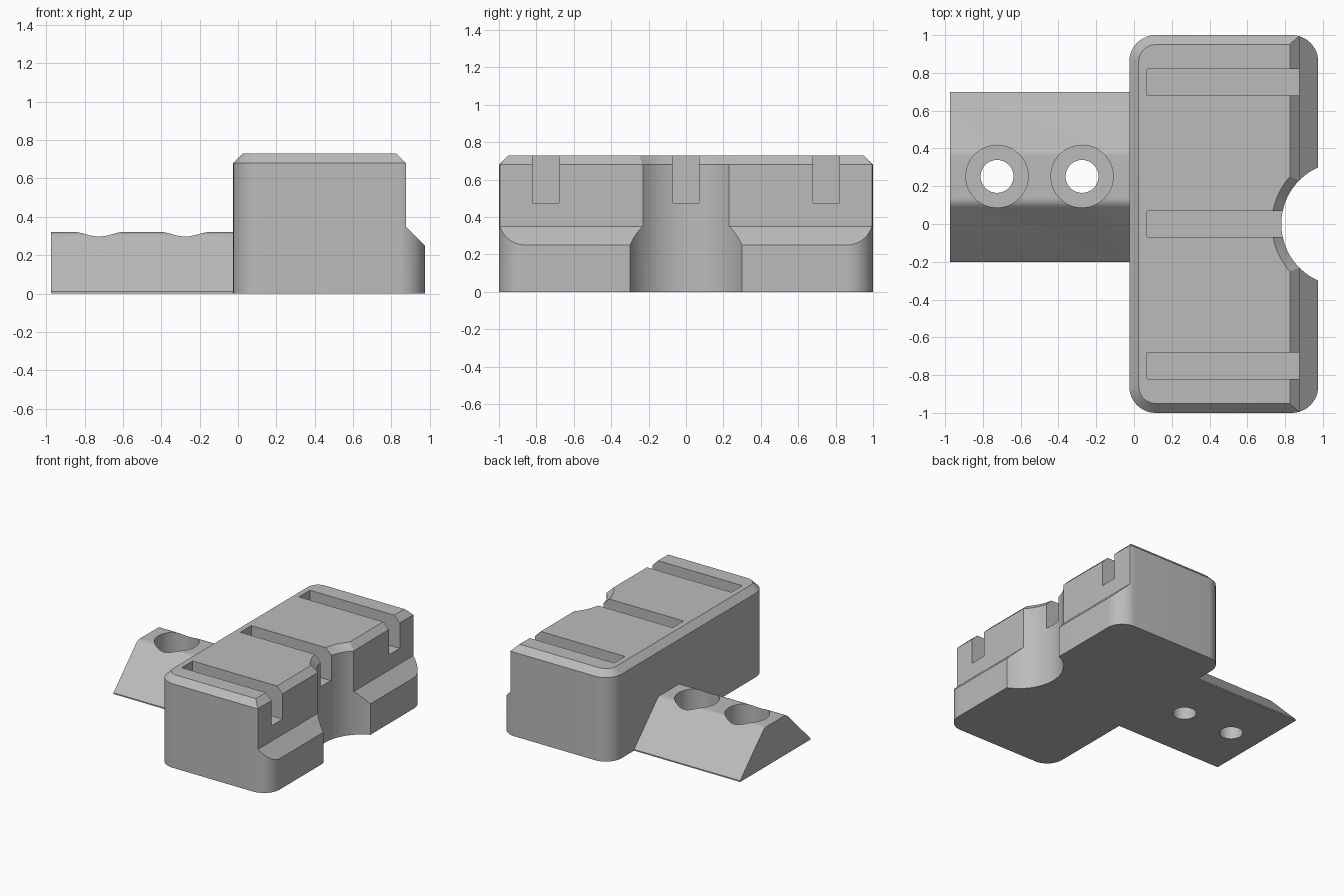
import bpy, bmesh, math
from math import cos, sin, pi
from mathutils import Vector

if "Cube" in bpy.data.objects:
    bpy.data.objects.remove(bpy.data.objects["Cube"], do_unlink=True)

grey = bpy.data.materials.new("plain grey")
grey.use_nodes = True
colour = (0.5, 0.5, 0.5, 1)
grey.diffuse_color = colour
grey.node_tree.nodes["Principled BSDF"].inputs["Base Color"].default_value = colour


def loft(name, rings):
    """Solid through matching closed rings, capped at both ends."""
    bm = bmesh.new()
    loops = [[bm.verts.new(p) for p in ring] for ring in rings]
    n = len(loops[0])
    for a, b in zip(loops, loops[1:]):
        for i in range(n):
            j = (i + 1) % n
            bm.faces.new((a[i], a[j], b[j], b[i]))
    bm.faces.new(loops[0])
    bm.faces.new(loops[-1])
    bmesh.ops.recalc_face_normals(bm, faces=bm.faces)
    mesh = bpy.data.meshes.new(name)
    bm.to_mesh(mesh)
    bm.free()
    mesh.materials.append(grey)
    obj = bpy.data.objects.new(name, mesh)
    bpy.context.collection.objects.link(obj)
    return obj


def rounded(x0, x1, y, r, z, steps=12):
    """Rounded rectangle outline at height z."""
    ring = []
    corners = [(x1 - r, y - r), (x0 + r, y - r), (x0 + r, r - y), (x1 - r, r - y)]
    for k, (cx, cy) in enumerate(corners):
        for i in range(steps + 1):
            a = (k + i / steps) * pi / 2
            ring.append((cx + r * cos(a), cy + r * sin(a), z))
    return ring


def turned(name, x, y, profile, n=64):
    """Upright turned solid from (radius, z) pairs."""
    return loft(name, [[(x + r * cos(2 * pi * i / n), y + r * sin(2 * pi * i / n), z)
                        for i in range(n)] for r, z in profile])


def box(name, x0, x1, y0, y1, z0, z1):
    return loft(name, [[(x0, y0, z), (x1, y0, z), (x1, y1, z), (x0, y1, z)]
                       for z in (z0, z1)])


def cut(obj, cutters):
    """Subtract each cutter, then discard it."""
    bpy.context.view_layer.objects.active = obj
    for c in cutters:
        c.hide_render = True
        mod = obj.modifiers.new("cut", "BOOLEAN")
        mod.operation, mod.solver, mod.object = "DIFFERENCE", "EXACT", c
        bpy.ops.object.modifier_apply(modifier=mod.name)
        bpy.data.objects.remove(c, do_unlink=True)


def smooth(obj):
    bpy.ops.object.select_all(action="DESELECT")
    obj.select_set(True)
    bpy.context.view_layer.objects.active = obj
    bpy.ops.object.shade_smooth_by_angle(angle=math.radians(30))


# Main block with chamfered top rim
block = loft("block", [rounded(-0.025, 0.975, 1, 0.14, 0),
                       rounded(-0.025, 0.975, 1, 0.14, 0.68),
                       rounded(0.025, 0.925, 0.95, 0.09, 0.73)])

# Stepped face with sloping ledge and chamfered top edge
step = [(0.775, 0.78), (0.875, 0.68), (0.875, 0.35), (1.1, 0.125), (1.1, 0.78)]
cutters = [loft("step_cutter", [[(x, y, z) for x, z in step] for y in (-1.2, 1.2)])]

# Round notch, flared at the top
cutters.append(turned("notch_cutter", 1.108, 0,
                      [(0.328, -0.1), (0.328, 0.68), (0.428, 0.78)], 96))

# Three slots open to the stepped face
for y in (-0.75, 0, 0.75):
    cutters.append(box("slot_cutter", 0.07, 1.1, y - 0.07, y + 0.07, 0.475, 0.9))
cut(block, cutters)
smooth(block)

# Mounting arm: sloped sides with softened top edges
half = [(0.45, 0), (0.45, 0.01)]
radius = 0.0725
for i in range(7):
    a = pi / 4 * (1 - i / 6)
    half.append((0.11 + radius * sin(a), 0.32 - radius * (1 - cos(a))))
section = half + [(-y, z) for y, z in reversed(half)]
arm = loft("mounting_arm", [[(x, 0.25 + y, z) for y, z in section]
                            for x in (-0.975, -0.025)])

# Counterbored screw holes
holes = []
for x in (-0.725, -0.275):
    holes.append(turned("bore_cutter", x, 0.252, [(0.165, 0.13), (0.165, 0.5)]))
    holes.append(turned("hole_cutter", x, 0.252, [(0.087, -0.1), (0.087, 0.3)]))
cut(arm, holes)
smooth(arm)
